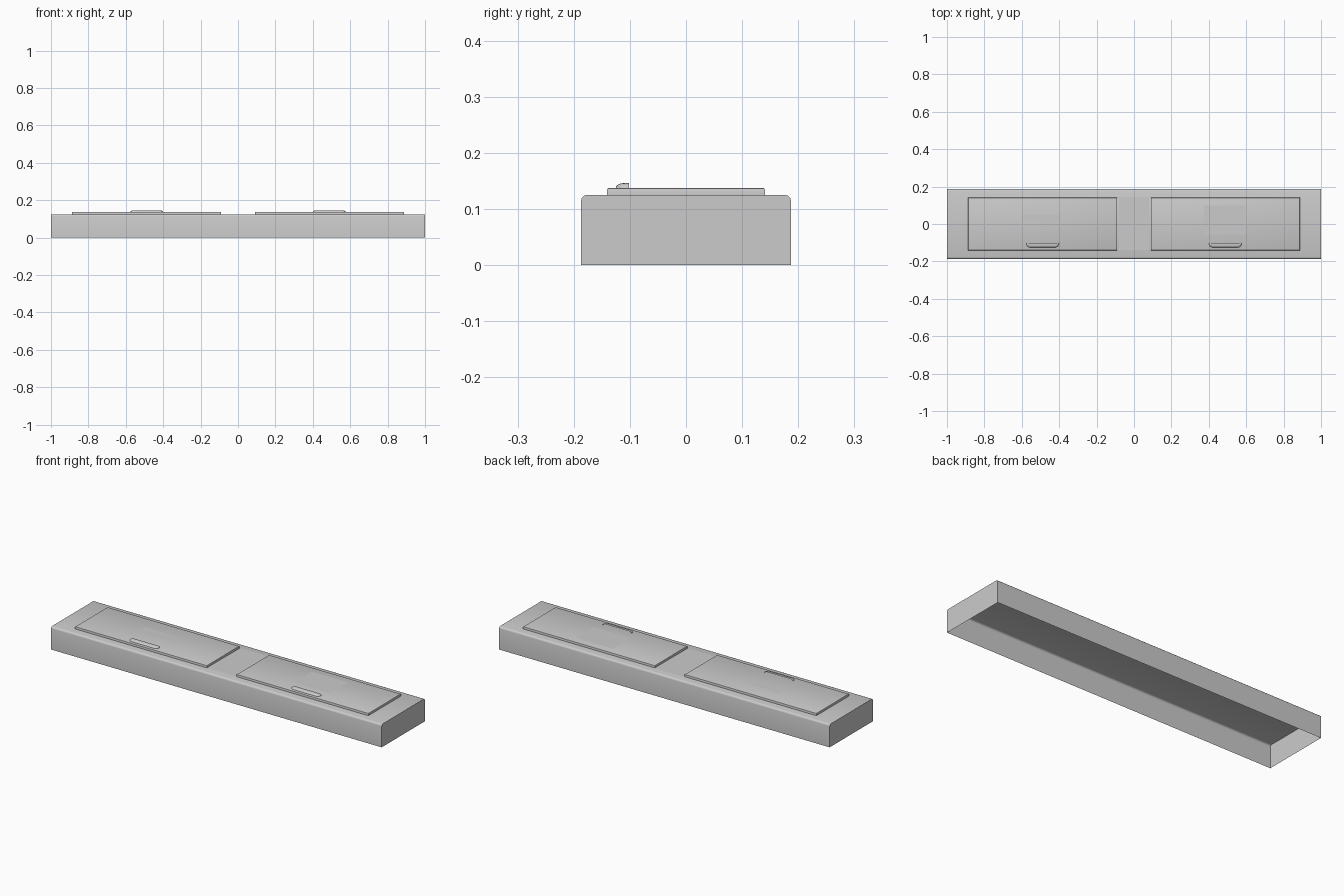
import bpy, bmesh
from math import sin, cos, pi

if "Cube" in bpy.data.objects:
    bpy.data.objects.remove(bpy.data.objects["Cube"])

W, D, H = 1.0, 0.187, 0.125      # half width, half depth, body height
DOOR_TOP = 0.1375
DOOR_X = 0.4885                  # door centre


def finish(bm, name):
    bmesh.ops.recalc_face_normals(bm, faces=bm.faces[:])
    mesh = bpy.data.meshes.new(name)
    bm.to_mesh(mesh)
    bm.free()
    obj = bpy.data.objects.new(name, mesh)
    bpy.context.collection.objects.link(obj)
    for o in bpy.context.selected_objects:
        o.select_set(False)
    obj.select_set(True)
    bpy.context.view_layer.objects.active = obj
    bpy.ops.object.shade_smooth_by_angle(angle=0.6)
    return obj


def bridge(bm, a, b):
    for i in range(len(a) - 1):
        bm.faces.new((a[i], a[i + 1], b[i + 1], b[i]))


def orient_up(bm):
    # open shells: make the top face outward
    bmesh.ops.recalc_face_normals(bm, faces=bm.faces[:])
    top = max(bm.faces, key=lambda f: f.calc_center_median().z)
    if top.normal.z < 0:
        bmesh.ops.reverse_faces(bm, faces=bm.faces[:])


# body: open-bottomed shell, rounded along the two long top edges
def body():
    r, n = 0.0105, 3
    arc = [(D - r + r * cos(i * pi / 2 / n), H - r + r * sin(i * pi / 2 / n))
           for i in range(n + 1)]
    prof = [(D, 0)] + arc
    prof += [(-y, z) for y, z in reversed(prof)]
    bm = bmesh.new()
    left, right = [[bm.verts.new((x, y, z)) for y, z in prof] for x in (-W, W)]
    bridge(bm, left, right)
    bm.faces.new(left)
    bm.faces.new(right)
    orient_up(bm)
    finish(bm, "body")


# raised door slab with a softened top rim
def door(cx, name):
    bm = bmesh.new()
    bmesh.ops.create_cube(bm, size=1)
    for v in bm.verts:
        v.co.x = cx + v.co.x * 0.797
        v.co.y *= 0.281
        v.co.z = H if v.co.z < 0 else DOOR_TOP
    bm.faces.ensure_lookup_table()
    bmesh.ops.delete(bm, geom=[f for f in bm.faces if f.normal.z < -0.5],
                     context='FACES_ONLY')
    rim = [e for e in bm.edges if all(v.co.z > H + 0.001 for v in e.verts)]
    bmesh.ops.bevel(bm, geom=rim, offset=0.003, segments=2, profile=0.5,
                    affect='EDGES')
    orient_up(bm)
    finish(bm, name)


# cup pull: domed shell open towards the back
def handle(cx, name):
    hw, front, back, rise, inset, r = 0.087, -0.125, -0.102, 0.0082, 0.013, 0.02
    bm = bmesh.new()
    rings = []
    for k in range(6):
        t = k * pi / 10
        d, z = inset * (1 - cos(t)), DOOR_TOP + rise * sin(t)
        half = [(hw - r + (r - d) * cos(a), front + r - (r - d) * sin(a))
                for a in [i * pi / 10 for i in range(6)]]
        half = [(hw - d, back)] + half
        pts = half + [(-x, y) for x, y in reversed(half)]
        rings.append([bm.verts.new((cx + x, y, z)) for x, y in pts])
    for a, b in zip(rings, rings[1:]):
        bridge(bm, a, b)
    bm.faces.new(rings[-1])
    orient_up(bm)
    finish(bm, name)


# thin flush plate
def plate(x0, x1, y0, y1, z, name):
    bm = bmesh.new()
    bm.faces.new([bm.verts.new((x, y, z)) for x, y in
                  ((x0, y0), (x1, y0), (x1, y1), (x0, y1))])
    orient_up(bm)
    finish(bm, name)


body()
for s, side in ((-1, "left"), (1, "right")):
    door(s * DOOR_X, side + "_door")
    handle(s * DOOR_X, side + "_handle")

plate(-0.60, -0.39, 0.02, 0.05, DOOR_TOP + 0.0005, "left_door_plate")
plate(0.375, 0.595, -0.055, 0.098, DOOR_TOP + 0.0005, "right_door_plate")
plate(-0.08, 0.08, -0.14, 0.145, H + 0.0005, "centre_plate")
